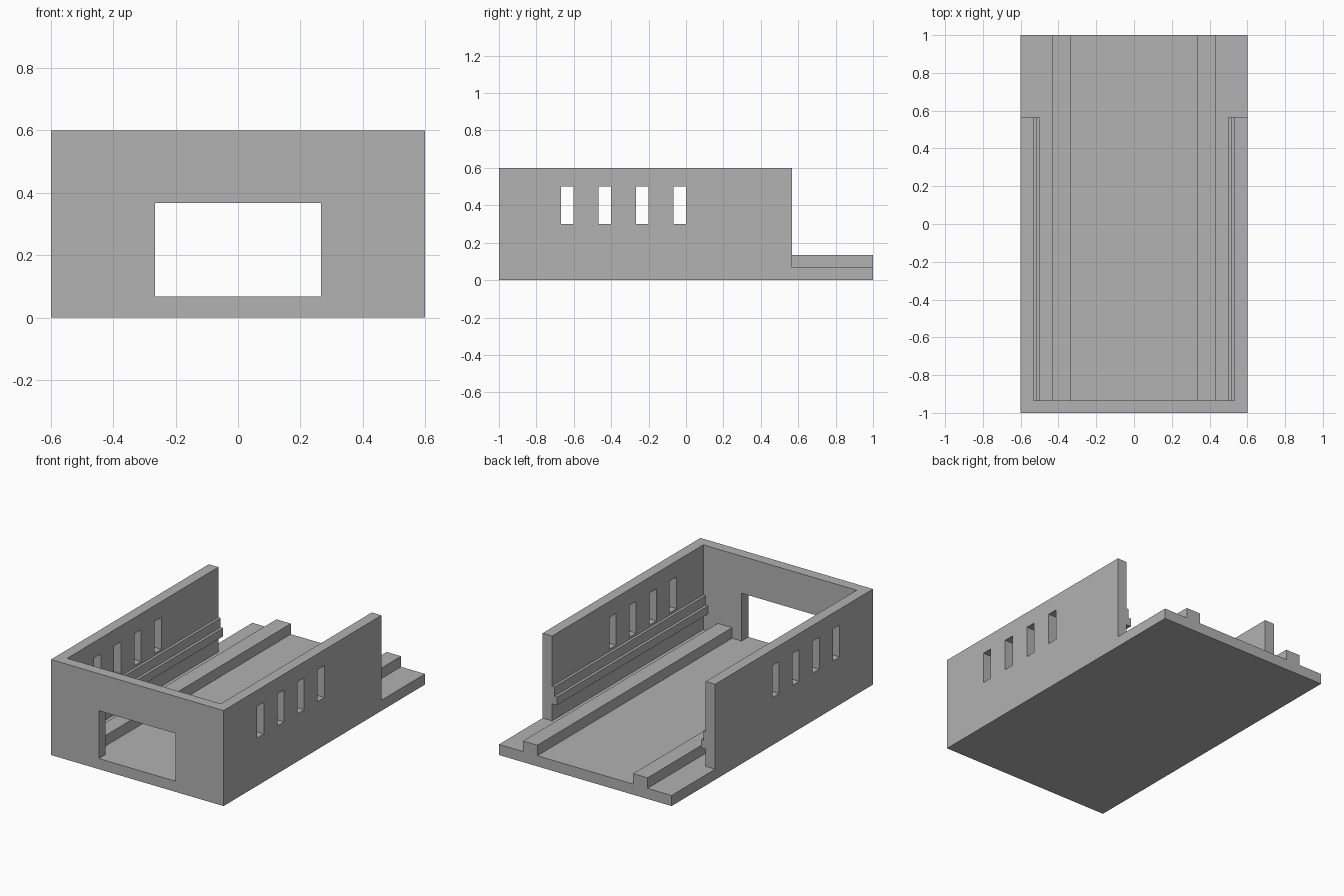
import bpy
import bmesh
from mathutils import Vector

default_cube = bpy.data.objects.get("Cube")
if default_cube:
    bpy.data.objects.remove(default_cube, do_unlink=True)

GREY = (0.445, 0.445, 0.445, 1.0)
material = bpy.data.materials.new("plain grey")
material.use_nodes = True
material.diffuse_color = GREY
material.node_tree.nodes["Principled BSDF"].inputs["Base Color"].default_value = GREY

# Main dimensions
HALF_W, HEIGHT, WALL = 0.6, 0.6, 0.0667
FRONT, BACK = -1.0, 1.0
INNER_X, INNER_Y = HALF_W - WALL, FRONT + WALL
WALL_END = 0.567


def finish(name, bm):
    bmesh.ops.recalc_face_normals(bm, faces=bm.faces)
    mesh = bpy.data.meshes.new(name)
    bm.to_mesh(mesh)
    bm.free()
    mesh.materials.append(material)
    obj = bpy.data.objects.new(name, mesh)
    bpy.context.collection.objects.link(obj)
    return obj


def box(name, low, high):
    bm = bmesh.new()
    bmesh.ops.create_cube(bm, size=1)
    low, high = Vector(low), Vector(high)
    bmesh.ops.scale(bm, vec=high - low, verts=bm.verts)
    bmesh.ops.translate(bm, vec=(low + high) / 2, verts=bm.verts)
    return finish(name, bm)


def extrude_along_y(name, profile, start, end):
    bm = bmesh.new()
    face = bm.faces.new([bm.verts.new((x, start, z)) for x, z in profile])
    result = bmesh.ops.extrude_face_region(bm, geom=[face])
    moved = [v for v in result["geom"] if isinstance(v, bmesh.types.BMVert)]
    bmesh.ops.translate(bm, vec=(0, end - start, 0), verts=moved)
    return finish(name, bm)


def cut(target, low, high):
    cutter = box("cutter", low, high)
    cutter.hide_render = True
    mod = target.modifiers.new("cut", "BOOLEAN")
    mod.operation = "DIFFERENCE"
    mod.solver = "EXACT"
    mod.object = cutter
    bpy.context.view_layer.objects.active = target
    bpy.ops.object.modifier_apply(modifier=mod.name)
    bpy.data.objects.remove(cutter, do_unlink=True)


# Floor and walls: a solid block hollowed out, open at the top and back
shell = box("floor_and_walls", (-HALF_W, FRONT, 0), (HALF_W, BACK, HEIGHT))
cut(shell, (-INNER_X, INNER_Y, WALL), (INNER_X, 1.2, 0.8))
cut(shell, (-0.8, WALL_END, WALL), (0.8, 1.2, 0.8))

# Front doorway, level with the floor
cut(shell, (-0.267, -1.2, WALL), (0.267, -0.8, 0.367))

# Four narrow windows through both side walls
for i in range(4):
    y = -0.667 + i * 0.2
    cut(shell, (-0.8, y, 0.3), (0.8, y + WALL, 0.5))

# Floor rails and stepped wall ledges on both sides
for side, label in ((1, "left"), (-1, "right")):
    rail = [(0.333, WALL), (0.433, WALL), (0.433, 0.133), (0.333, 0.133)]
    ledge = [(INNER_X, 0.174), (0.5, 0.174), (0.5, 0.226),
             (0.517, 0.226), (0.517, 0.285), (INNER_X, 0.285)]
    extrude_along_y(label + "_floor_rail",
                    [(side * x, z) for x, z in rail], INNER_Y, BACK)
    extrude_along_y(label + "_wall_ledge",
                    [(side * x, z) for x, z in ledge], INNER_Y, WALL_END)
